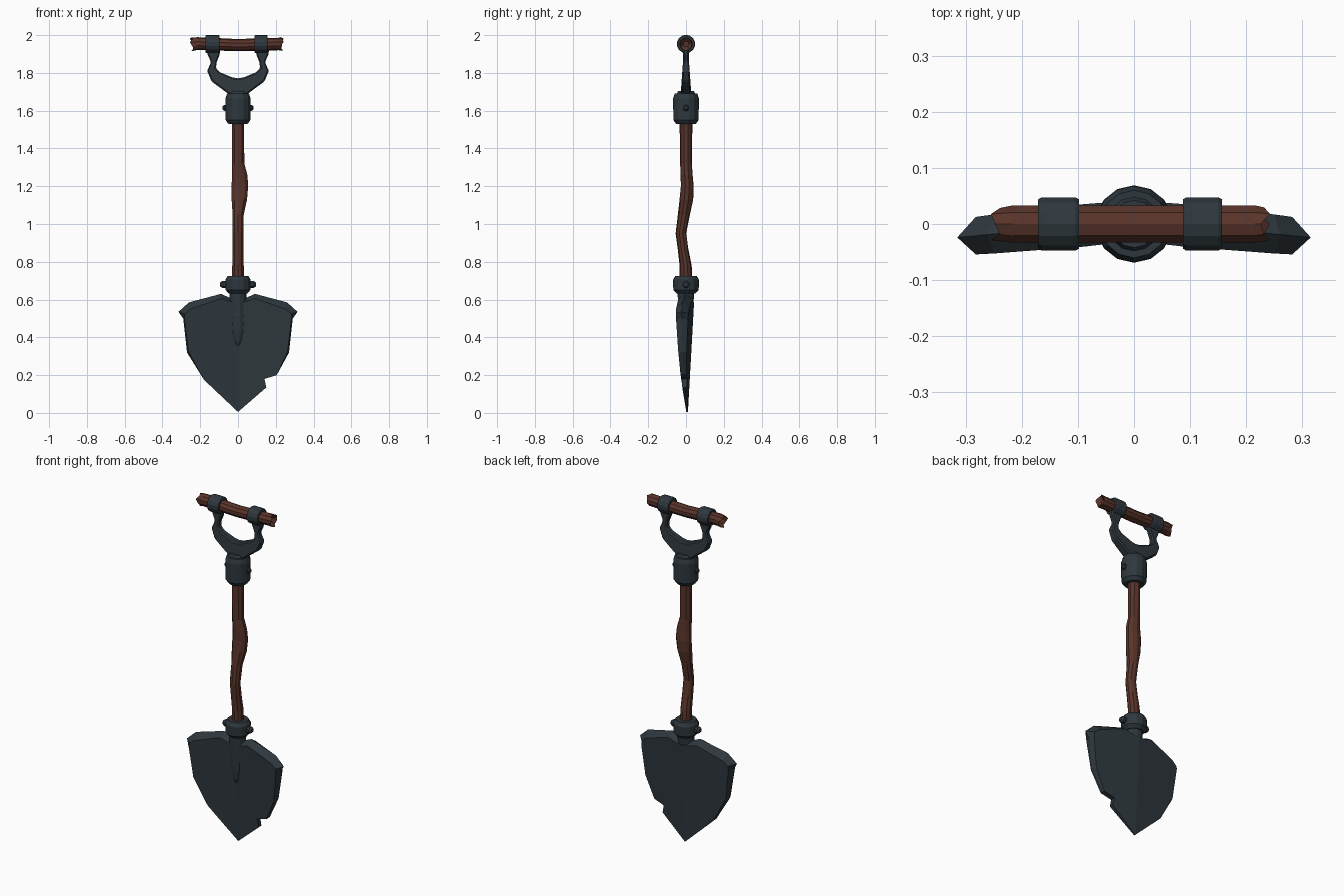
import bpy, bmesh, math
from mathutils import Vector

if "Cube" in bpy.data.objects:
    bpy.data.objects.remove(bpy.data.objects["Cube"])


def material(name, rgb):
    m = bpy.data.materials.new(name)
    m.diffuse_color = (*rgb, 1)
    m.use_nodes = True
    m.node_tree.nodes["Principled BSDF"].inputs["Base Color"].default_value = m.diffuse_color
    return m


IRON = material("dark_iron", (0.028, 0.039, 0.047))
WOOD = material("red_wood", (0.1, 0.034, 0.023))


def finish(name, bm, mat):
    bmesh.ops.remove_doubles(bm, verts=bm.verts, dist=0.0005)
    bmesh.ops.recalc_face_normals(bm, faces=bm.faces)
    me = bpy.data.meshes.new(name)
    bm.to_mesh(me)
    bm.free()
    ob = bpy.data.objects.new(name, me)
    bpy.context.collection.objects.link(ob)
    me.materials.append(mat)
    return ob


def tube(name, rings, mat, axis="z", sides=12, jag=None):
    """Loft of rings (position along axis, centre u, centre v, radius u, radius v)."""
    bm = bmesh.new()
    loops = []
    for k, (t, cu, cv, ru, rv) in enumerate(rings):
        loop = []
        for i in range(sides):
            a = math.tau * (i + 0.5) / sides
            u, v = cu + ru * math.cos(a), cv + rv * math.sin(a)
            s = t + (jag[k](i) if jag and k in jag else 0)
            loop.append(bm.verts.new((u, v, s) if axis == "z" else (s, u, v)))
        loops.append(loop)
    for a, b in zip(loops, loops[1:]):
        for i in range(sides):
            j = (i + 1) % sides
            bm.faces.new((a[i], a[j], b[j], b[i]))
    bm.faces.new(loops[0])
    bm.faces.new(loops[-1])
    return finish(name, bm, mat)


def round_rings(profile, cu=0, cv=0):
    return [(t, cu, cv, r, r) for t, r in profile]


# Blade: two planar halves meeting on a centre crease, thick at top, thin at tip
def blade_point(x, z, layer):
    y = 0.006 - 0.095 * abs(x) + layer * (0.004 + 0.056 * z)
    return (x, y, z)


rim = [(0.27, 0.32), (0.29, 0.50), (0.315, 0.535), (0.26, 0.585),
       (0.09, 0.63), (0.045, 0.61), (0, 0.60)]
face = [(0.262, 0.325), (0.283, 0.495), (0.282, 0.525), (0.25, 0.55),
        (0.09, 0.605), (0.045, 0.59), (0, 0.585)]
plain = [(0, 0.005), (0.18, 0.175)]
chipped = [(0, 0.005), (0.15, 0.135), (0.14, 0.18), (0.205, 0.20)]
bm = bmesh.new()
for side, low in ((-1, plain), (1, chipped)):
    layers = []
    for layer, top in ((-1, face), (0, rim), (1, face)):
        layers.append([bm.verts.new(blade_point(side * x, z, layer)) for x, z in low + top])
    bm.faces.new(layers[0])
    bm.faces.new(layers[2])
    for a, b in zip(layers, layers[1:]):
        for i in range(len(a) - 1):
            bm.faces.new((a[i], a[i + 1], b[i + 1], b[i]))
finish("blade", bm, IRON)

# Tapered socket running down onto the blade
tube("blade_socket", [(0.345, 0, -0.012, 0.003, 0.004), (0.38, 0, -0.01, 0.02, 0.019),
                      (0.43, 0, -0.006, 0.034, 0.03), (0.51, 0, -0.003, 0.043, 0.038),
                      (0.66, 0, 0, 0.047, 0.047)], IRON)

# Collars with cross rivets
tube("lower_collar", round_rings([(0.632, 0.05), (0.65, 0.067), (0.705, 0.069), (0.725, 0.056)]),
     IRON, sides=14)
tube("upper_collar", round_rings([(1.53, 0.052), (1.55, 0.067), (1.665, 0.068), (1.69, 0.06),
                                  (1.69, 0.048), (1.705, 0.042)]), IRON, sides=14)


def rivet(name, z, reach, r):
    prof = [(-reach, r * 0.55), (-reach + 0.01, r), (reach - 0.01, r), (reach, r * 0.55)]
    tube(name, round_rings(prof, 0, z), IRON, "x", 8)


rivet("lower_rivet", 0.68, 0.094, 0.02)
rivet("upper_rivet", 1.615, 0.082, 0.017)

# Crooked wooden shaft with a knot
tube("shaft", [(0.70, 0, 0, 0.034, 0.034), (0.78, 0, -0.002, 0.032, 0.032),
               (0.87, 0, -0.016, 0.031, 0.028), (0.95, 0, -0.027, 0.03, 0.028),
               (1.05, 0.001, -0.011, 0.031, 0.032), (1.13, 0.007, 0.002, 0.043, 0.036),
               (1.20, 0.010, 0.007, 0.046, 0.034), (1.26, 0.009, 0.003, 0.043, 0.032),
               (1.32, 0.001, 0, 0.034, 0.031), (1.55, 0, 0, 0.034, 0.034)], WOOD, sides=10)

# Forked yoke: strip of outer/inner point pairs given thickness
half = [((0.165, 1.925), (0.093, 1.925)), ((0.16, 1.895), (0.098, 1.895)),
        ((0.143, 1.857), (0.112, 1.86)), ((0.163, 1.81), (0.117, 1.825)),
        ((0.14, 1.755), (0.095, 1.803)), ((0.046, 1.685), (0.03, 1.776)),
        ((0, 1.685), (0, 1.771))]
pairs = [[(-x, z) for x, z in p] for p in half] + [list(p) for p in half[-2::-1]]
bm = bmesh.new()
sections = []
for p in pairs:
    sec = []
    for s, (x, z) in ((-1, p[0]), (-1, p[1]), (1, p[1]), (1, p[0])):
        depth = 0.016 + 0.012 * max(0, (1.86 - z) / 0.17)
        sec.append(bm.verts.new((x, s * depth, z)))
    sections.append(sec)
for a, b in zip(sections, sections[1:]):
    for i in range(4):
        j = (i + 1) % 4
        bm.faces.new((a[i], a[j], b[j], b[i]))
bm.faces.new(sections[0])
bm.faces.new(sections[-1])
yoke = finish("yoke", bm, IRON)
bev = yoke.modifiers.new("bevel", "BEVEL")
bev.width = 0.007
bev.segments = 1

# Wooden grip with splintered ends and the bands that hold it
Z = 1.953
left = lambda i: (0.014, -0.002, 0.006)[i % 3] - (0.006 if i < 5 else 0)
right = lambda i: (-0.006, 0.004, -0.012)[i % 3]
tube("grip", [(-0.212, 0, Z, 0.015, 0.015), (-0.247, 0, Z - 0.002, 0.03, 0.036),
              (-0.215, 0, Z + 0.002, 0.035, 0.034), (-0.1, 0, Z - 0.002, 0.035, 0.033),
              (0, 0, Z - 0.006, 0.035, 0.032), (0.1, 0, Z - 0.003, 0.035, 0.033),
              (0.215, 0, Z, 0.035, 0.033), (0.238, 0, Z, 0.031, 0.036),
              (0.212, 0, Z, 0.015, 0.015)], WOOD, "x", 10, {1: left, 7: right})
for name, x0, x1 in (("left_band", -0.171, -0.098), ("right_band", 0.087, 0.157)):
    tube(name, round_rings([(x0, 0.045), (x0 + 0.006, 0.0485), (x1 - 0.006, 0.0485), (x1, 0.045)],
                           0, Z), IRON, "x", 14)
